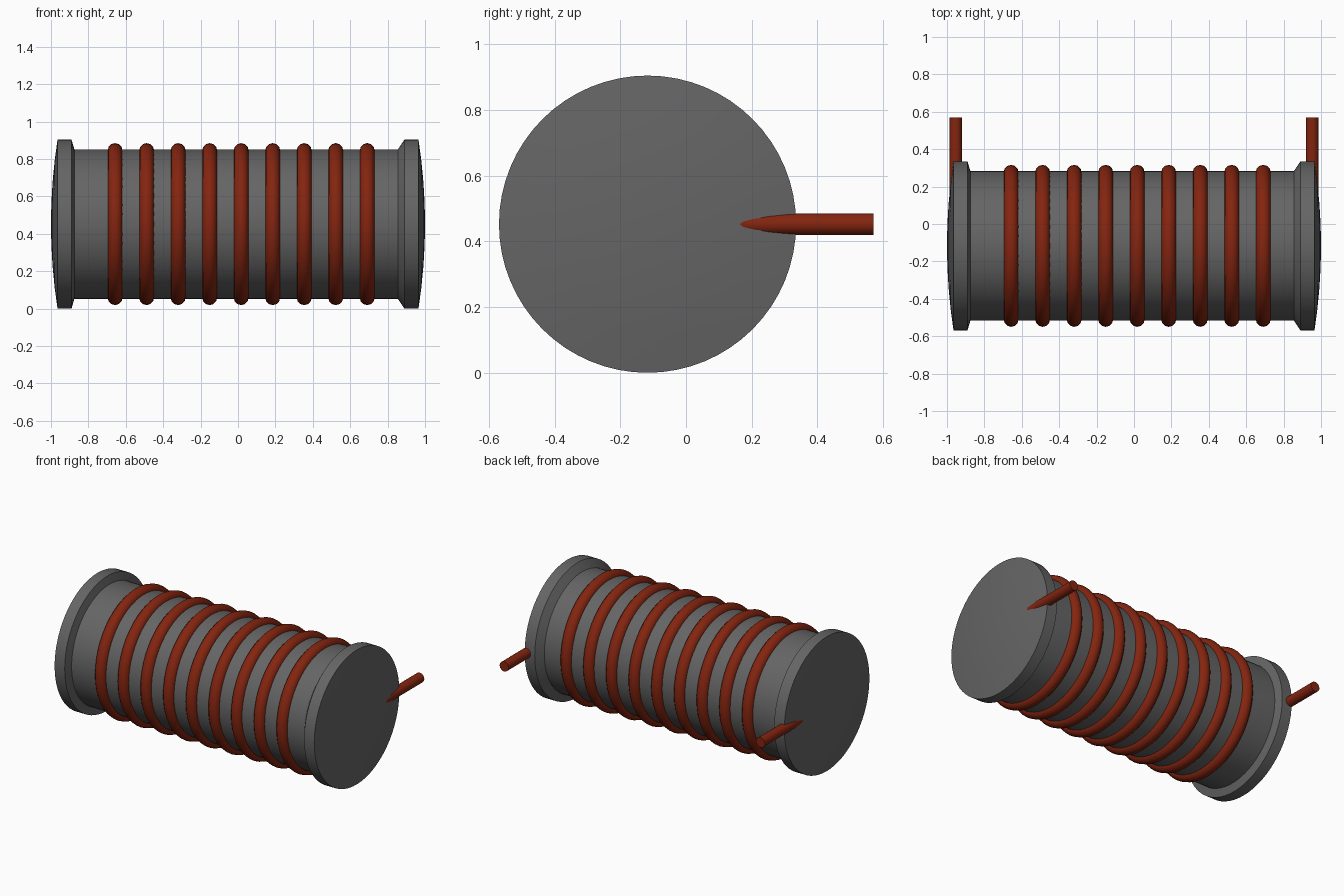
import bpy, bmesh, math
from mathutils import Matrix, Vector

if "Cube" in bpy.data.objects:
    bpy.data.objects.remove(bpy.data.objects["Cube"])

AXIS_Y, AXIS_Z = -0.117, 0.452      # centre line of the spool
FLANGE_R, CORE_R = 0.452, 0.4


def material(name, rgb):
    m = bpy.data.materials.new(name)
    m.use_nodes = True
    m.diffuse_color = (*rgb, 1)
    m.node_tree.nodes["Principled BSDF"].inputs["Base Color"].default_value = (*rgb, 1)
    return m


grey = material("dark_grey", (0.13, 0.13, 0.13))
copper = material("copper_red", (0.23, 0.018, 0.005))


def finish(obj, name, mat, angle=30):
    obj.name = name
    obj.data.materials.clear()
    obj.data.materials.append(mat)
    bpy.ops.object.select_all(action='DESELECT')
    obj.select_set(True)
    bpy.context.view_layer.objects.active = obj
    bpy.ops.object.shade_smooth_by_angle(angle=math.radians(angle))


def lathe(name, profile, mat, steps=64):
    """Revolve (x, radius) points around the spool's centre line."""
    bm = bmesh.new()
    verts = [bm.verts.new((x, AXIS_Y, AXIS_Z + r)) for x, r in profile]
    edges = [bm.edges.new(pair) for pair in zip(verts, verts[1:])]
    bmesh.ops.spin(bm, geom=verts + edges, cent=(0, AXIS_Y, AXIS_Z), axis=(1, 0, 0),
                   angle=math.tau, steps=steps)
    bmesh.ops.remove_doubles(bm, verts=bm.verts, dist=1e-4)
    bmesh.ops.recalc_face_normals(bm, faces=bm.faces)
    mesh = bpy.data.meshes.new(name)
    bm.to_mesh(mesh)
    bm.free()
    obj = bpy.data.objects.new(name, mesh)
    bpy.context.collection.objects.link(obj)
    finish(obj, name, mat)


# Core with a bevelled flange and a shallow dome at each end
dome = [(1 - 0.035 * t * t, FLANGE_R * t) for t in (0, 0.25, 0.5, 0.75, 1)]
left_end = dome + [(0.89, FLANGE_R), (0.855, CORE_R)]
right_end = [(-x, r) for x, r in dome] + [(-0.89, FLANGE_R), (-0.875, CORE_R)]
lathe("spool_core", right_end + left_end[::-1], grey)

# Wire turns around the core
for i in range(9):
    bpy.ops.mesh.primitive_torus_add(
        major_radius=0.393, minor_radius=0.04, major_segments=48, minor_segments=12,
        location=(-0.657 + 0.1685 * i, AXIS_Y, AXIS_Z), rotation=(0, math.pi / 2, 0))
    finish(bpy.context.object, f"wire_turn_{i + 1}", copper, 40)

# Wire leads leaving the back of each flange
for side, x in (("left", 0.953), ("right", -0.953)):
    bpy.ops.mesh.primitive_cylinder_add(
        vertices=24, radius=0.033, depth=0.57,
        location=(x, 0.285, AXIS_Z), rotation=(math.pi / 2, 0, 0))
    finish(bpy.context.object, f"{side}_lead", copper)
